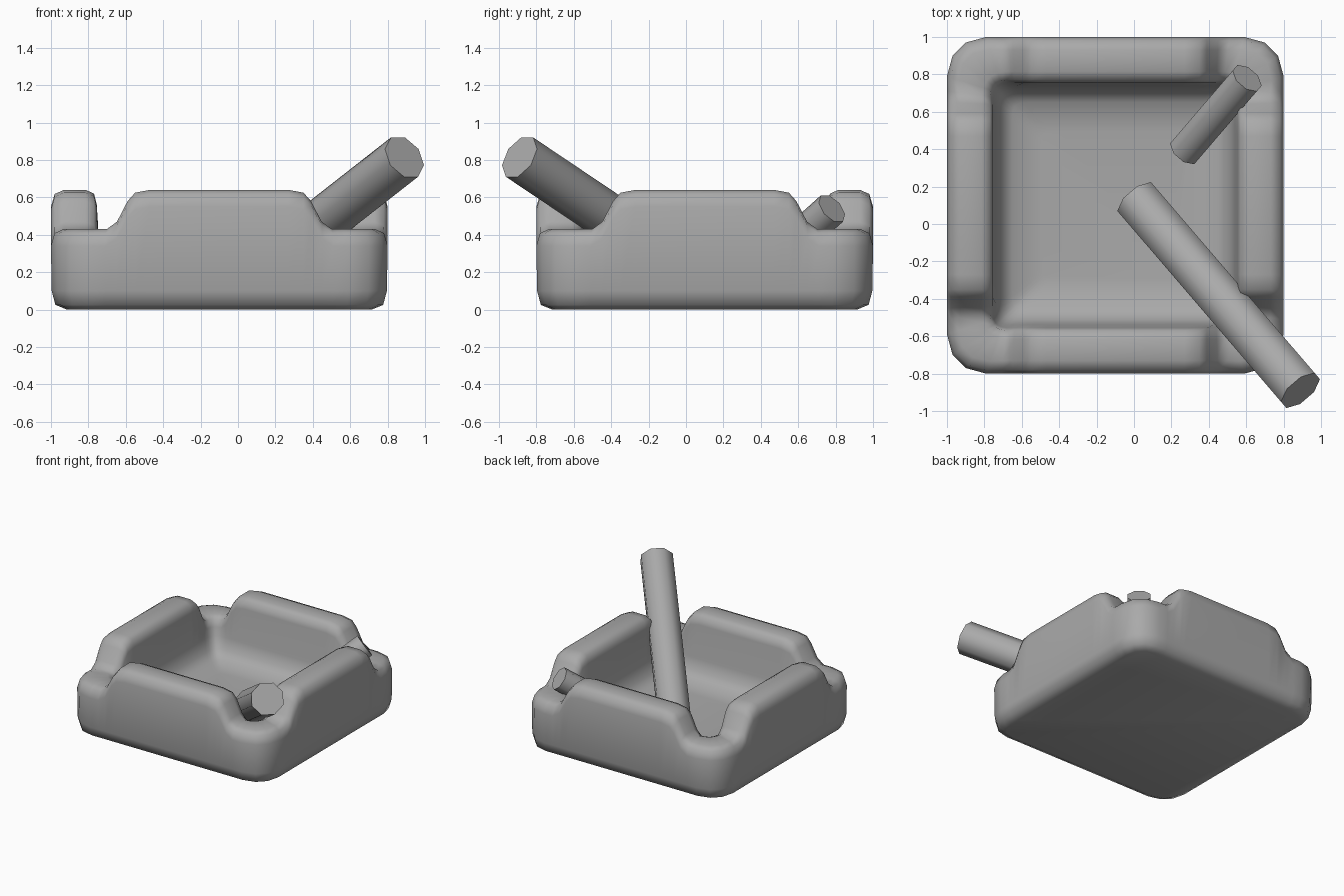
import bpy, bmesh, math
from mathutils import Vector, Matrix

cube = bpy.data.objects.get("Cube")
if cube:
    bpy.data.objects.remove(cube)

grey = bpy.data.materials.new("plain grey")
grey.use_nodes = True
grey.diffuse_color = (0.4, 0.4, 0.4, 1)
grey.node_tree.nodes["Principled BSDF"].inputs["Base Color"].default_value = (0.4, 0.4, 0.4, 1)


def finish(bm, name, angle):
    bmesh.ops.recalc_face_normals(bm, faces=bm.faces)
    mesh = bpy.data.meshes.new(name)
    bm.to_mesh(mesh)
    bm.free()
    obj = bpy.data.objects.new(name, mesh)
    bpy.context.collection.objects.link(obj)
    mesh.materials.append(grey)
    bpy.ops.object.select_all(action="DESELECT")
    obj.select_set(True)
    bpy.context.view_layer.objects.active = obj
    bpy.ops.object.shade_smooth_by_angle(angle=math.radians(angle))
    return obj


OUTER, INNER, LOW = 0.9, 0.655, 0.43

# Raised middle of one wall: distance along wall, inner distance, rim height
half = [(0.37, 0.37, 0.64), (0.45, 0.45, 0.625), (0.49, 0.49, 0.58),
        (0.55, 0.54, 0.47), (0.61, 0.58, LOW)]
side = [((-t, -OUTER), (-u, -INNER), h) for t, u, h in reversed(half)]
side += [((t, -OUTER), (u, -INNER), h) for t, u, h in half]
# Rounded low corner
side += [((0.69, -0.9), (0.61, -0.65), LOW), ((0.80, -0.87), (0.63, -0.64), LOW),
         ((0.87, -0.80), (0.64, -0.63), LOW), ((0.9, -0.69), (0.65, -0.61), LOW)]


def section(outer, inner, h):
    """Wall cross-section from the underside, over the rim, to the floor."""
    o, i = Vector(outer), Vector(inner)
    d = (i - o).normalized()
    pts = [(o + d * 0.09, 0), (o + d * 0.025, 0.025), (o + d * 0.004, 0.1),
           (o, h - 0.09), (o + d * 0.02, h - 0.022), (o + d * 0.07, h),
           (i - d * 0.06, h), (i - d * 0.015, h - 0.02), (i, h - 0.08)]
    # Cavity wall easing into the floor
    pts += [(i * 0.975, 0.29), (i * 0.93, 0.2), (i * 0.84, 0.145), (i * 0.6, 0.13)]
    return [(p.x, p.y, z) for p, z in pts]


# Square tray with four notched corners
bm = bmesh.new()
columns = []
for k in range(4):
    turn = Matrix.Rotation(k * math.pi / 2, 3, "Z")
    for station in side:
        columns.append([bm.verts.new(turn @ Vector(p) + Vector((-0.1, 0.1, 0)))
                        for p in section(*station)])
for a, b in zip(columns, columns[1:] + columns[:1]):
    for j in range(len(a) - 1):
        bm.faces.new((a[j], b[j], b[j + 1], a[j + 1]))
bm.faces.new([c[0] for c in columns])
bm.faces.new([c[-1] for c in columns])
finish(bm, "tray", 60)


# Leaning eight-sided rods
def rod(name, start, end, radius):
    start, end = Vector(start), Vector(end)
    axis = end - start
    bm = bmesh.new()
    bmesh.ops.create_cone(bm, cap_ends=True, segments=8, radius1=radius,
                          radius2=radius, depth=axis.length)
    spin = Matrix.Rotation(math.pi / 8, 4, "Z")
    place = Matrix.Translation((start + end) / 2)
    bm.transform(place @ axis.to_track_quat("Z", "Y").to_matrix().to_4x4() @ spin)
    finish(bm, name, 50)


rod("long_rod", (0.015, 0.13, 0.13), (0.89, -0.89, 0.815), 0.128)
rod("short_rod", (0.27, 0.39, 0.19), (0.605, 0.78, 0.54), 0.092)
